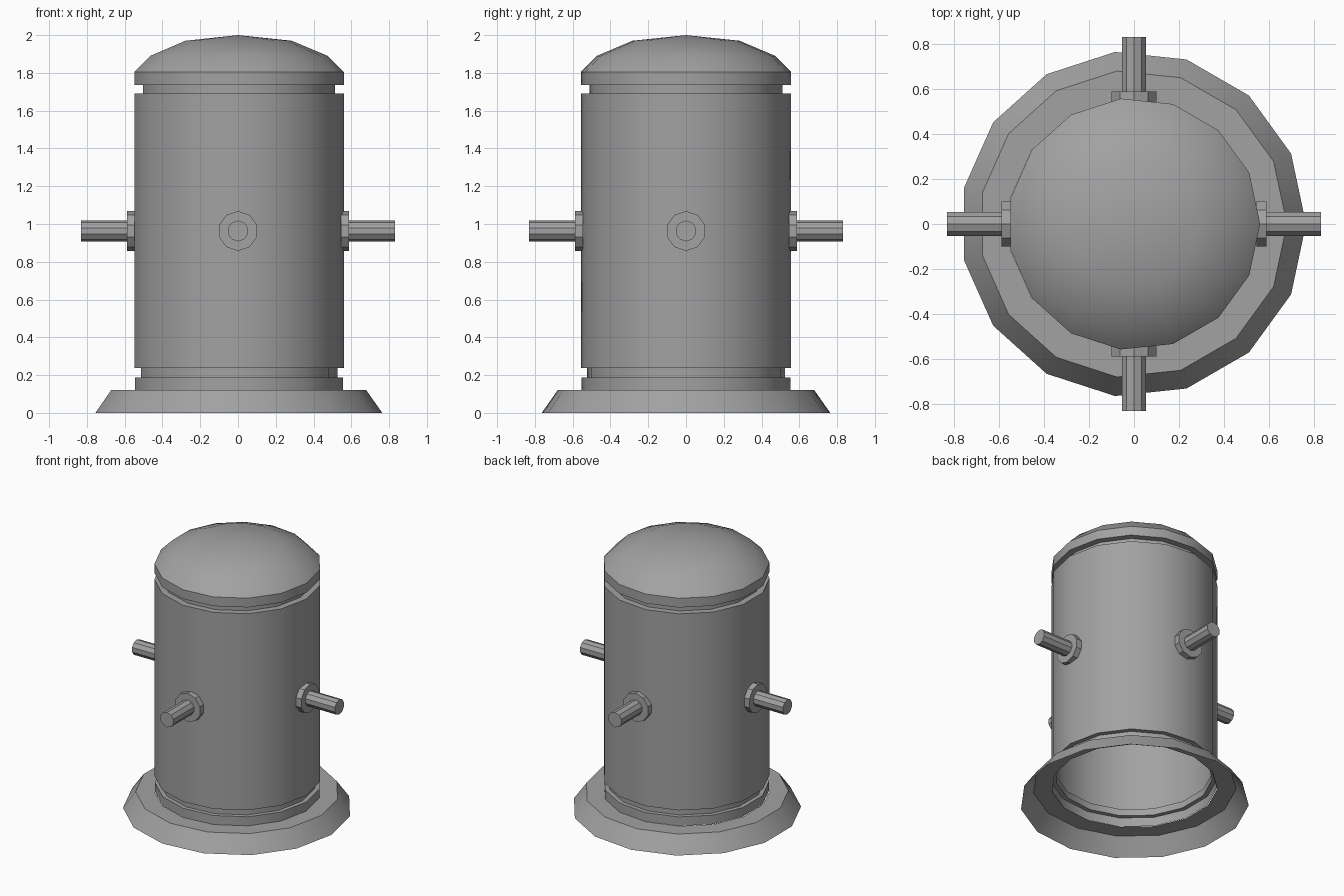
import bpy
import bmesh
import math
from mathutils import Matrix, Vector

cube = bpy.data.objects.get("Cube")
if cube:
    bpy.data.objects.remove(cube, do_unlink=True)

grey = bpy.data.materials.new("plain_grey")
grey.use_nodes = True
GREY = (0.36, 0.36, 0.36, 1)
grey.diffuse_color = GREY
grey.node_tree.nodes["Principled BSDF"].inputs["Base Color"].default_value = GREY

SIDES = 15


def finish(name, bm):
    mesh = bpy.data.meshes.new(name)
    bm.to_mesh(mesh)
    bm.free()
    mesh.materials.append(grey)
    obj = bpy.data.objects.new(name, mesh)
    bpy.context.collection.objects.link(obj)
    bpy.ops.object.select_all(action="DESELECT")
    obj.select_set(True)
    bpy.context.view_layer.objects.active = obj
    bpy.ops.object.shade_smooth_by_angle(angle=math.radians(30))
    return obj


def lathe(name, profile, shift=0.0):
    """Turn an open (radius, height) profile, listed upwards, into a thin shell."""
    bm = bmesh.new()
    rings = []
    for r, z in profile:
        if r == 0:
            rings.append([bm.verts.new((shift, 0, z))] * SIDES)
        else:
            angles = [math.tau * i / SIDES for i in range(SIDES)]
            rings.append([bm.verts.new((shift + r * math.cos(a), r * math.sin(a), z))
                          for a in angles])
    for low, high in zip(rings, rings[1:]):
        for i in range(SIDES):
            j = (i + 1) % SIDES
            corners = [low[i], low[j], high[j], high[i]]
            bm.faces.new(list(dict.fromkeys(corners)))
    return finish(name, bm)


def peg(bm, radius, start, end, turn):
    """Ten-sided rod lying along +x, then turned about the z axis."""
    lay = Matrix.Rotation(math.pi / 2, 4, "Y")
    roll = Matrix.Rotation(math.pi / 2, 4, "Z")
    place = Matrix.Translation(Vector(((start + end) / 2, 0, 0.963)))
    bmesh.ops.create_cone(bm, cap_ends=True, segments=10, radius1=radius,
                          radius2=radius, depth=end - start,
                          matrix=turn @ place @ lay @ roll)


# Hollow turned shell: flared foot, grooves, barrel and domed lid
lathe("flared_foot", [(0.768, 0), (0.683, 0.12), (0.557, 0.12)], -0.004)
lathe("lower_collar", [(0.557, 0.12), (0.557, 0.187), (0.526, 0.187),
                       (0.526, 0.237), (0.56, 0.237)])
lathe("barrel", [(0.56, 0.237), (0.56, 1.69)])
lathe("upper_groove", [(0.56, 1.69), (0.513, 1.69), (0.513, 1.737), (0.56, 1.737)])
lathe("domed_lid", [(0.56, 1.737), (0.56, 1.805), (0.475, 1.89), (0.285, 1.97), (0, 2)])

# Four pegs with round flanges
for k, side in enumerate(("left", "back", "right", "front")):
    turn = Matrix.Rotation(k * math.pi / 2, 4, "Z")
    for part, radius, start, end in (("flange", 0.105, 0.545, 0.588),
                                     ("rod", 0.055, 0.55, 0.83)):
        bm = bmesh.new()
        peg(bm, radius, start, end, turn)
        finish(f"{side}_{part}", bm)
